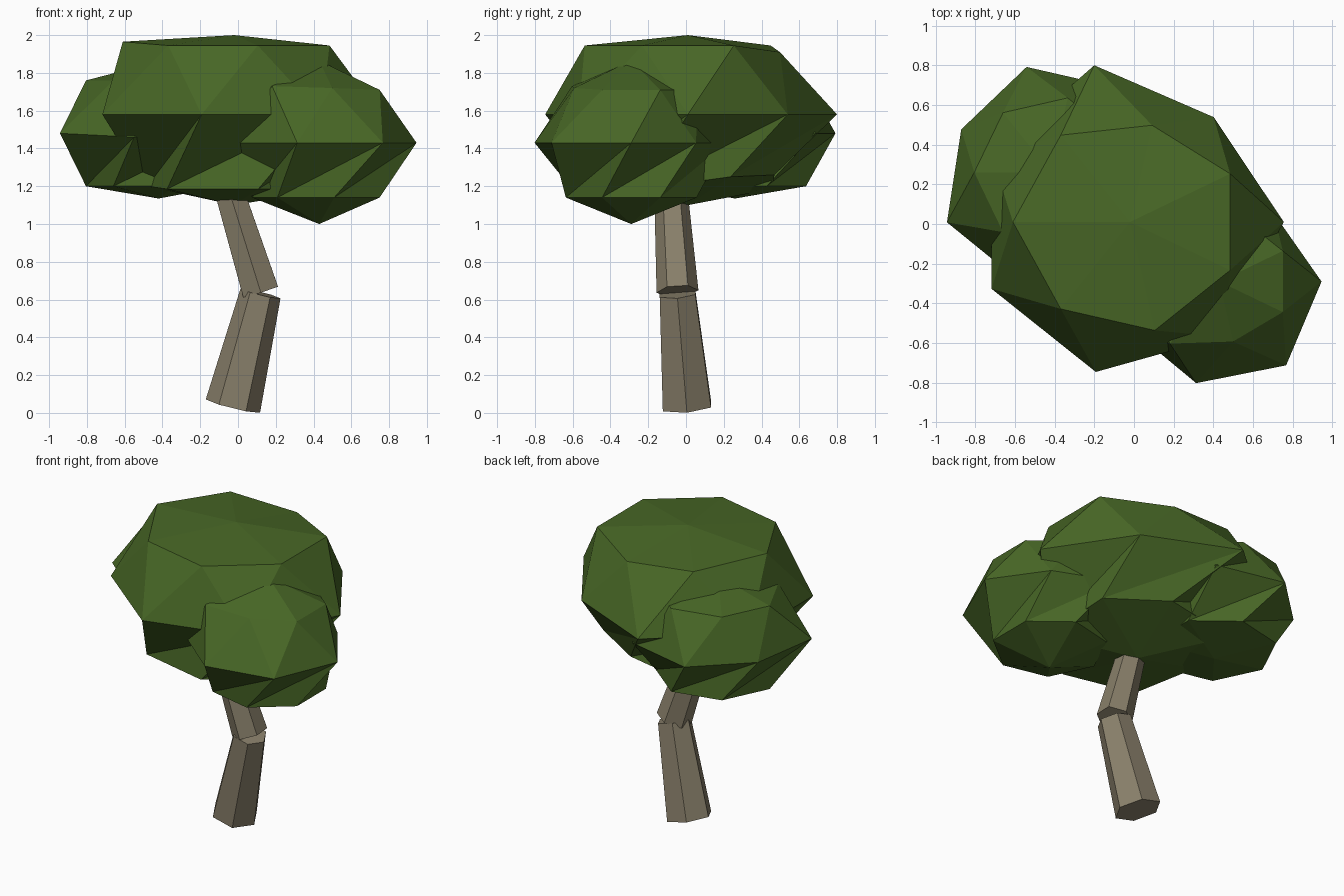
import bpy, bmesh
from math import cos, sin, pi
from mathutils import Vector

if "Cube" in bpy.data.objects:
    bpy.data.objects.remove(bpy.data.objects["Cube"], do_unlink=True)


def material(name, rgb):
    m = bpy.data.materials.new(name)
    m.use_nodes = True
    m.diffuse_color = (*rgb, 1)
    m.node_tree.nodes["Principled BSDF"].inputs["Base Color"].default_value = (*rgb, 1)
    return m


leaf_green = material("leaf green", (0.064, 0.135, 0.019))
bark_brown = material("bark brown", (0.25, 0.215, 0.145))


def finish(bm, name, mat):
    bmesh.ops.recalc_face_normals(bm, faces=bm.faces)
    mesh = bpy.data.meshes.new(name)
    bm.to_mesh(mesh)
    bm.free()
    mesh.materials.append(mat)
    obj = bpy.data.objects.new(name, mesh)
    bpy.context.collection.objects.link(obj)


def leaf_clump(name, x, y, low_z, under, middle, upper, top_z, sides=7):
    """Faceted ball: two poles and three rings, with a twisted underside.
    Each ring is (radius, height, {corner: (radius, height)} for uneven corners)."""
    bm = bmesh.new()

    def ring(spec, shift):
        radius, height, uneven = spec
        verts = []
        for i in range(sides):
            a = 2 * pi * (i + shift) / sides
            r, z = uneven.get(i, (radius, height))
            verts.append(bm.verts.new((x + r * cos(a), y + r * sin(a), z)))
        return verts

    upper, middle, under = ring(upper, 0.5), ring(middle, 0), ring(under, 0.5)
    top = bm.verts.new((x, y, top_z))
    low = bm.verts.new((x, y, low_z))
    for i in range(sides):
        j = (i + 1) % sides
        bm.faces.new((upper[i], upper[j], top))
        bm.faces.new((middle[i], middle[j], upper[i]))
        bm.faces.new((middle[j], upper[j], upper[i]))
        # The underside is joined one step round, which folds it into ridges
        bm.faces.new((middle[j], middle[i], under[i - 1]))
        bm.faces.new((middle[j], under[i - 1], under[i]))
        bm.faces.new((under[i - 1], low, under[i]))
    finish(bm, name, leaf_green)


def trunk_piece(name, start, end, r_start, r_end, turn, sides=6):
    """Tapered prism whose ends are square to its leaning axis."""
    bm = bmesh.new()
    start, end = Vector(start), Vector(end)
    axis = (end - start).normalized()
    side = Vector((0, 1, 0)).cross(axis).normalized()
    front = axis.cross(side)
    rings = []
    for centre, r in ((start, r_start), (end, r_end)):
        angles = [2 * pi * (i + turn) / sides for i in range(sides)]
        rings.append([bm.verts.new(centre + r * (cos(a) * side + sin(a) * front)) for a in angles])
        bm.faces.new(rings[-1])
    a, b = rings
    for i in range(sides):
        j = (i + 1) % sides
        bm.faces.new((a[i], a[j], b[j], b[i]))
    finish(bm, name, bark_brown)


# Trunk: two leaning pieces with a kink between them
trunk_piece("lower_trunk", (-0.027, 0.005, 0.036), (0.119, -0.045, 0.632), 0.148, 0.109, 0)
trunk_piece("upper_trunk", (0.119, -0.045, 0.643), (-0.07, -0.085, 1.25), 0.111, 0.085, 0.5)

# Crown: a broad middle clump and a smaller one on each side
leaf_clump("main_crown", -0.02, 0.01, 1.1,
           under=(0.57, 1.185, {0: (0.52, 1.25), 1: (0.47, 1.26), 3: (0.46, 1.2)}),
           middle=(0.775, 1.58, {1: (0.676, 1.58), 2: (0.81, 1.58), 6: (0.74, 1.58)}),
           upper=(0.56, 1.945, {1: (0.5, 1.91), 3: (0.59, 1.965)}),
           top_z=2.0)
leaf_clump("left_clump", 0.43, -0.29, 1.0,
           under=(0.355, 1.14, {}),
           middle=(0.515, 1.43, {1: (0.44, 1.43), 5: (0.525, 1.43), 6: (0.54, 1.43)}),
           upper=(0.355, 1.71, {4: (0.4, 1.73), 5: (0.31, 1.72)}),
           top_z=1.865)
leaf_clump("right_clump", -0.42, 0.26, 1.135,
           under=(0.385, 1.2, {}),
           middle=(0.545, 1.48, {3: (0.5, 1.48), 4: (0.58, 1.48), 5: (0.585, 1.46)}),
           upper=(0.385, 1.76, {}),
           top_z=1.86)
